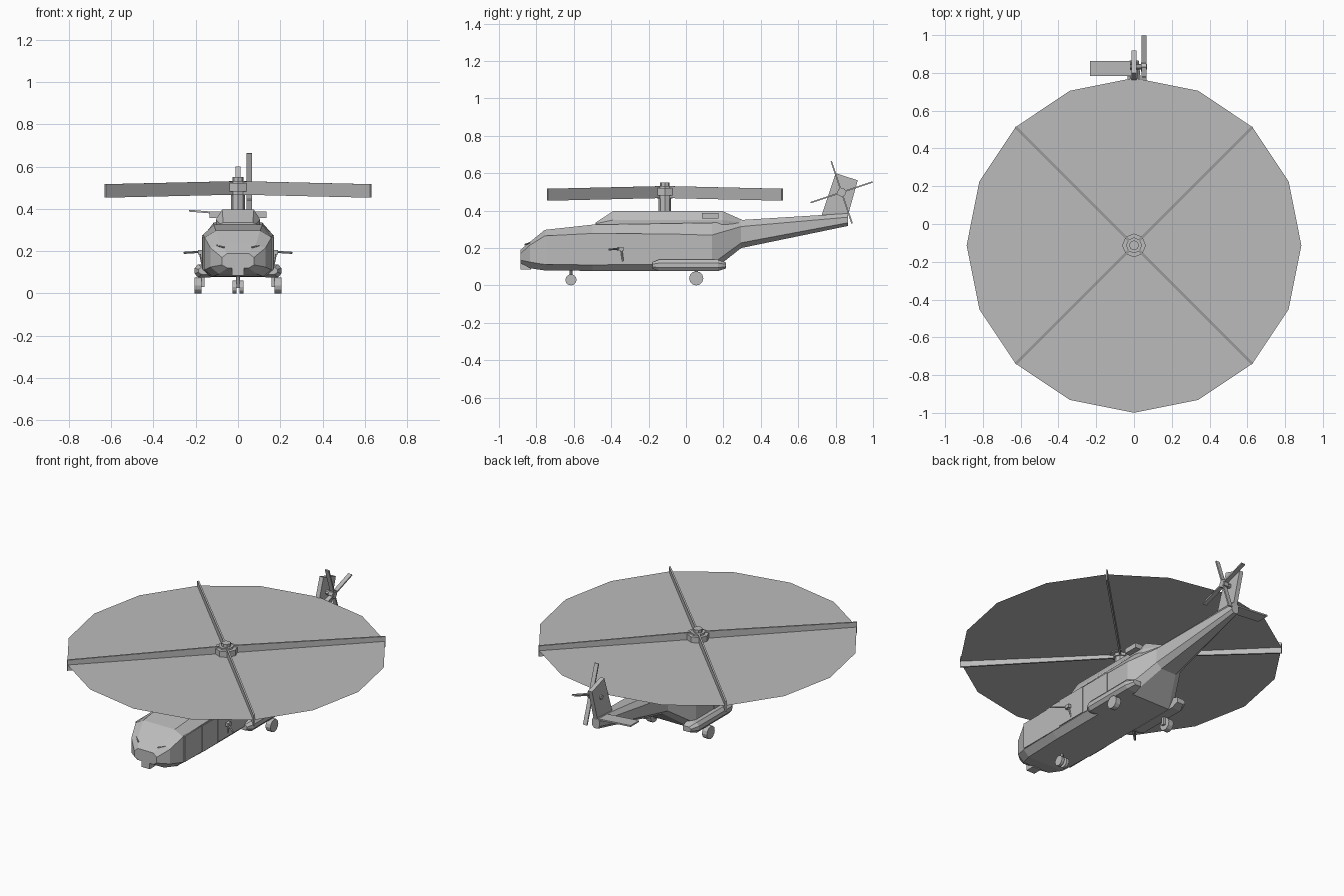
import bpy, bmesh, math
from mathutils import Vector, Matrix

if "Cube" in bpy.data.objects:
    bpy.data.objects.remove(bpy.data.objects["Cube"])

grey = bpy.data.materials.new("matte_grey")
grey.diffuse_color = (0.5, 0.5, 0.5, 1)
grey.use_nodes = True
grey.node_tree.nodes["Principled BSDF"].inputs["Base Color"].default_value = grey.diffuse_color


def finish(name, bm):
    bmesh.ops.recalc_face_normals(bm, faces=bm.faces[:])
    me = bpy.data.meshes.new(name)
    bm.to_mesh(me)
    bm.free()
    me.materials.append(grey)
    ob = bpy.data.objects.new(name, me)
    bpy.context.collection.objects.link(ob)
    return ob


def loft(name, rings):
    """Skin a list of equal-length point rings and cap both ends."""
    bm = bmesh.new()
    vs = [[bm.verts.new(p) for p in r] for r in rings]
    n = len(vs[0])
    for a, b in zip(vs, vs[1:]):
        for i in range(n):
            j = (i + 1) % n
            bm.faces.new((a[i], a[j], b[j], b[i]))
    bm.faces.new(vs[0])
    bm.faces.new(vs[-1])
    return finish(name, bm)


def box(name, x0, x1, y0, y1, z0, z1):
    return loft(name, [[(x0, y0, z), (x1, y0, z), (x1, y1, z), (x0, y1, z)] for z in (z0, z1)])


def rod(name, a, b, r, n=8, r2=None):
    """Straight cylinder from point a to point b."""
    a, b = Vector(a), Vector(b)
    bm = bmesh.new()
    bmesh.ops.create_cone(bm, cap_ends=True, segments=n, radius1=r,
                          radius2=r if r2 is None else r2, depth=(b - a).length)
    rot = (b - a).to_track_quat('Z', 'Y').to_matrix().to_4x4()
    bm.transform(Matrix.Translation((a + b) / 2) @ rot)
    return finish(name, bm)


def octagon(y, w, tw, bw, zb, zlo, zhi, zt):
    return [(bw, y, zb), (w, y, zlo), (w, y, zhi), (tw, y, zt),
            (-tw, y, zt), (-w, y, zhi), (-w, y, zlo), (-bw, y, zb)]


# fuselage with tail boom
loft("fuselage", [octagon(*s) for s in (
    (-0.885, 0.075, 0.05, 0.05, 0.120, 0.135, 0.17, 0.19),
    (-0.835, 0.130, 0.085, 0.09, 0.092, 0.125, 0.215, 0.232),
    (-0.755, 0.158, 0.105, 0.12, 0.080, 0.112, 0.265, 0.297),
    (-0.500, 0.165, 0.115, 0.13, 0.078, 0.110, 0.278, 0.325),
    (0.140, 0.165, 0.115, 0.13, 0.078, 0.115, 0.270, 0.335),
    (0.295, 0.085, 0.05, 0.05, 0.200, 0.228, 0.315, 0.350),
    (0.865, 0.025, 0.014, 0.012, 0.318, 0.335, 0.365, 0.385))])

# engine cowling above the cabin
loft("engine_cowling", [octagon(*s) for s in (
    (-0.485, 0.085, 0.07, 0.07, 0.315, 0.325, 0.33, 0.335),
    (-0.390, 0.105, 0.075, 0.075, 0.315, 0.325, 0.350, 0.397),
    (0.195, 0.105, 0.075, 0.075, 0.315, 0.325, 0.350, 0.397),
    (0.300, 0.060, 0.045, 0.045, 0.315, 0.320, 0.335, 0.351))])

# nose sensor
box("nose_sensor", -0.028, 0.028, -0.885, -0.83, 0.085, 0.14)

for s, side in ((1, "right"), (-1, "left")):
    # side panels and sliding door
    for nm, y0, y1, z0, z1, x in (("cockpit_door", -0.745, -0.58, 0.112, 0.268, 0.166),
                                  ("cabin_panel", -0.58, -0.435, 0.11, 0.268, 0.168),
                                  ("sliding_door", -0.435, -0.235, 0.115, 0.277, 0.171),
                                  ("rear_panel", -0.235, -0.03, 0.112, 0.276, 0.168)):
        box(f"{side}_{nm}", s * 0.15, s * x, y0, y1, z0, z1)
    # engine exhaust
    box(f"{side}_exhaust", s * 0.08, s * 0.135, 0.085, 0.175, 0.358, 0.388)
    # sponson, chamfered and tapered at both ends
    rings = []
    for y, f in ((-0.18, 0.55), (-0.145, 1), (0.17, 1), (0.215, 0.5)):
        zc, h, xo = 0.107, 0.031 * f, 0.165 + 0.04 * f
        rings.append([(s * 0.13, y, zc - h), (s * (xo - 0.015), y, zc - h), (s * xo, y, zc - h * 0.4),
                      (s * xo, y, zc + h * 0.4), (s * (xo - 0.015), y, zc + h), (s * 0.13, y, zc + h)])
    loft(f"{side}_sponson", rings)
    # main wheel and strut
    rod(f"{side}_main_wheel", (s * 0.172, 0.055, 0.038), (s * 0.205, 0.055, 0.038), 0.038, 12)
    box(f"{side}_main_strut", s * 0.158, s * 0.176, 0.045, 0.065, 0.03, 0.10)
    # nose wheel
    rod(f"{side}_nose_wheel", (s * 0.008, -0.615, 0.03), (s * 0.025, -0.615, 0.03), 0.03, 12)
    # door gun with mount
    rod(f"{side}_gun_barrel", (s * 0.16, -0.34, 0.198), (s * 0.255, -0.412, 0.192), 0.005, 6)
    box(f"{side}_gun_body", s * 0.165, s * 0.19, -0.365, -0.335, 0.185, 0.206)
    rod(f"{side}_gun_mount", (s * 0.168, -0.338, 0.13), (s * 0.18, -0.345, 0.19), 0.005, 6)
    # windscreen wiper
    rod(f"{side}_wiper", (s * 0.065, -0.862, 0.218), (s * 0.10, -0.835, 0.228), 0.004, 4)

# nose wheel strut
rod("nose_strut", (0, -0.615, 0.025), (0, -0.615, 0.09), 0.009, 8)

# tail fin
fin = ((0.72, 0.36), (0.80, 0.60), (0.918, 0.562), (0.862, 0.36))
loft("tail_fin", [[(x, y, z) for y, z in fin] for x in (-0.013, 0.013)])

# one-sided stabiliser
loft("stabiliser", [[(x, y, z + d) for y, d in ((0.783, 0), (0.862, 0), (0.862, 0.009), (0.783, 0.009))]
                    for x, z in ((0, 0.368), (-0.233, 0.387))])

# tail rotor
hub = Vector((0, 0.832, 0.498))
rod("tail_rotor_shaft", hub + Vector((-0.02, 0, 0)), hub + Vector((0.068, 0, 0)), 0.014, 8)
rod("tail_rotor_hub", hub + Vector((0.038, 0, 0)), hub + Vector((0.066, 0, 0)), 0.024, 8)
for i in range(4):
    a = math.radians(18.5 + 90 * i)
    d = Vector((0, math.cos(a), math.sin(a)))
    t = Vector((0, -d.z, d.y)) * 0.004
    loft(f"tail_rotor_blade_{i + 1}",
         [[hub + d * r + t * k + Vector((x, 0, 0)) for k, x in ((-1, 0.041), (1, 0.041), (1, 0.067), (-1, 0.067))]
          for r in (0.01, 0.175)])

# main rotor mast and hub
cy = -0.113
for nm, r, z0, z1 in (("rotor_mast", 0.034, 0.38, 0.47), ("rotor_hub_core", 0.042, 0.465, 0.532),
                      ("rotor_hub_plate", 0.063, 0.482, 0.522), ("rotor_hub_cap", 0.026, 0.53, 0.55)):
    rod(nm, (0, cy, z0), (0, cy, z1), r, 8)

# main rotor blades, thin upright strips with a slight droop
for i in range(4):
    a = math.radians(45 + 90 * i)
    d = Vector((math.cos(a), math.sin(a), 0))
    t = Vector((-d.y, d.x, 0)) * 0.005
    loft(f"main_rotor_blade_{i + 1}",
         [[Vector((0, cy, z)) + d * r + t * k for k, z in ((-1, z0), (1, z0), (1, z1), (-1, z1))]
          for r, z0, z1 in ((0.03, 0.467, 0.531), (0.887, 0.453, 0.517))])

# flat spinning-rotor disc
bm = bmesh.new()
bmesh.ops.create_circle(bm, cap_ends=True, segments=16, radius=0.886)
bm.transform(Matrix.Translation((0, cy, 0.488)))
finish("rotor_disc", bm)
